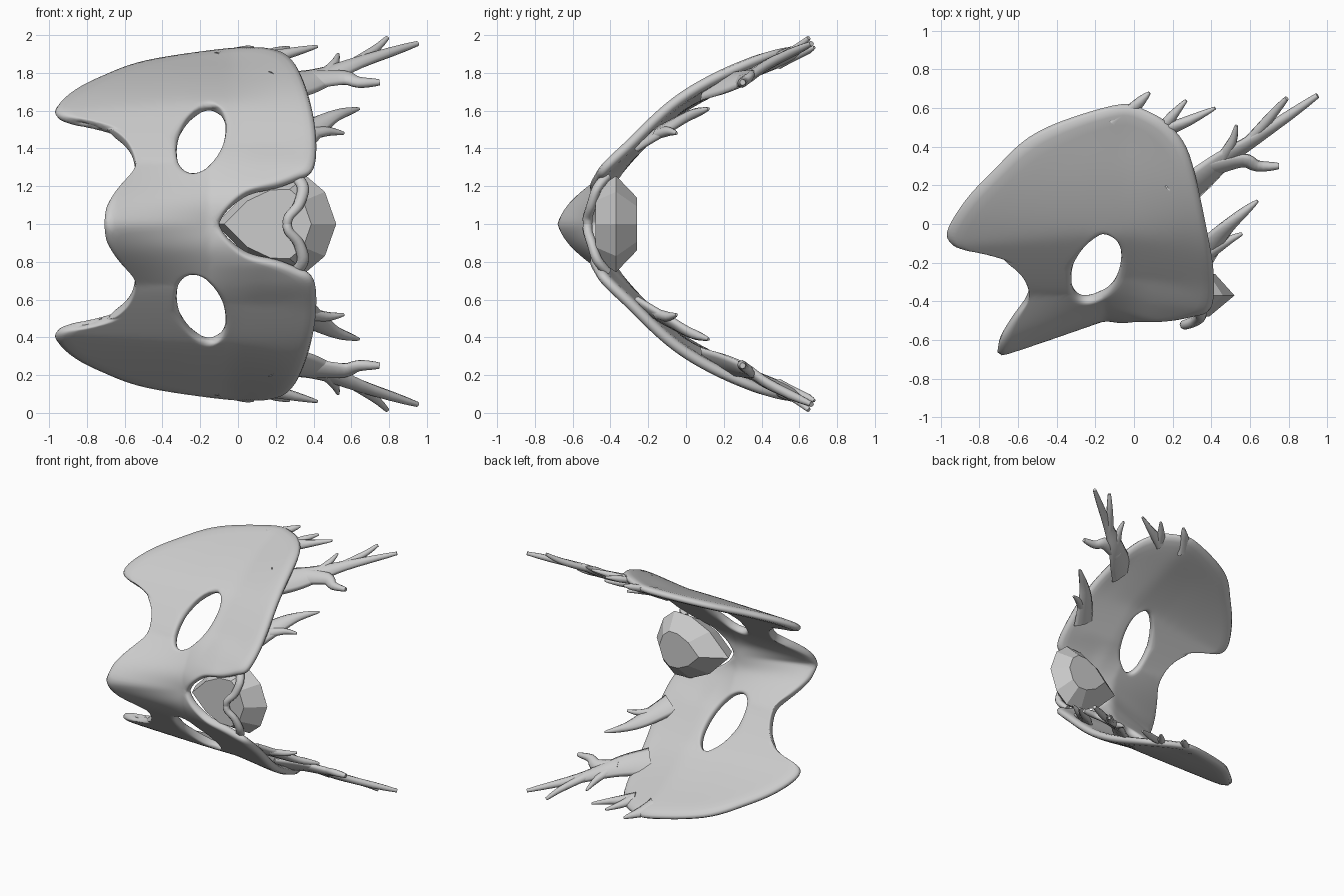
import bpy, bmesh, math
from mathutils import Vector

cube = bpy.data.objects.get("Cube")
if cube:
    bpy.data.objects.remove(cube)

bone = bpy.data.materials.new("plain grey")
bone.use_nodes = True
bone.diffuse_color = (0.6, 0.6, 0.6, 1)
bone.node_tree.nodes["Principled BSDF"].inputs["Base Color"].default_value = (0.6, 0.6, 0.6, 1)


def add_object(name, bm):
    mesh = bpy.data.meshes.new(name)
    bmesh.ops.recalc_face_normals(bm, faces=bm.faces)
    bm.to_mesh(mesh)
    bm.free()
    obj = bpy.data.objects.new(name, mesh)
    bpy.context.collection.objects.link(obj)
    mesh.materials.append(bone)
    return obj


def spline(pts, steps):
    """Smooth path through the points (Catmull-Rom)."""
    n, out = len(pts), []
    for i in range(n - 1):
        a, b, c, d = (Vector(pts[max(0, min(n - 1, i + k))]) for k in (-1, 0, 1, 2))
        for s in range(steps):
            t = s / steps
            out.append(0.5 * (2 * b + (c - a) * t + (2 * a - 5 * b + 4 * c - d) * t * t
                              + (3 * b - a - 3 * c + d) * t ** 3))
    return out + [Vector(pts[-1])]


def clamp(v):
    return max(0, min(1, v))


# Depth of the curved sheet at height h from the mid plane
BEND = spline([(0, -0.47), (0.12, -0.46), (0.27, -0.37), (0.4, -0.26), (0.6, -0.06),
               (0.7, 0.07), (0.8, 0.25), (0.9, 0.48), (1.0, 0.68)], 6)


def depth(x, h):
    y = BEND[-1].y
    for a, b in zip(BEND, BEND[1:]):
        if h <= b.x:
            y = a.y + (b.y - a.y) * (h - a.x) / (b.x - a.x)
            break
    y -= clamp(1 - h / 0.3) * max(0, -x - 0.15) * 0.36   # the nose leans forward
    y -= max(0, x) * 0.14 * clamp(h / 0.3)               # the rear edge curls forward
    y -= 0.05 * clamp((x + 0.15) / 0.25) * clamp((0.4 - h) / 0.2)   # lip of the gem notch
    rim = clamp((h - 0.62 + 0.08 * max(0, -x - 0.3)) / 0.23)
    return y + 0.11 * rim * clamp((0.25 - x) / 0.3)      # the wing edge sweeps back


# Shell: rings lofted between an oval hole and the outline, mirrored and thickened
edge = [(-0.1, 0), (-0.06, 0.07), (0.05, 0.16), (0.2, 0.195), (0.32, 0.24), (0.405, 0.29),
        (0.415, 0.48), (0.37, 0.7), (0.29, 0.87), (0.18, 0.92), (0.06, 0.925), (-0.1, 0.915),
        (-0.5, 0.855), (-0.72, 0.775), (-0.88, 0.695), (-0.975, 0.6), (-0.92, 0.55),
        (-0.75, 0.525), (-0.64, 0.465), (-0.57, 0.39), (-0.545, 0.28), (-0.62, 0.2),
        (-0.695, 0.1), (-0.71, 0)]
outline = spline(edge, 3)
start, end = outline[-1].x, outline[0].x
outline += [Vector((start + (end - start) * i / 12, 0)) for i in range(1, 12)]
centre, tilt, long_r, short_r = Vector((-0.195, 0.44)), math.radians(68), 0.19, 0.115
eye = Vector((-0.2, 0.6))   # every outline point can be seen in order from here


def hole_point(p):
    d = (p - eye).normalized()
    a = math.atan2(d.y, d.x) - tilt
    return centre + d * long_r * short_r / math.hypot(short_r * math.cos(a), long_r * math.sin(a))


RINGS = 10
count = len(outline)
grid = [[hole_point(p).lerp(p, k / RINGS) for p in outline] for k in range(RINGS + 1)]
for _ in range(120):   # relax the inner rings so that none fold over
    for k in range(1, RINGS):
        for i in range(count):
            grid[k][i] = (grid[k - 1][i] + grid[k + 1][i] + grid[k][i - 1]
                          + grid[k][(i + 1) % count]) / 4
bm = bmesh.new()
rows = [[bm.verts.new((q.x, depth(q.x, max(0, q.y)), max(0, q.y))) for q in row] for row in grid]
for a, b in zip(rows, rows[1:]):
    for i in range(count):
        j = (i + 1) % count
        bm.faces.new((a[i], a[j], b[j], b[i]))
shell = add_object("shell", bm)
shell.location.z = 1
mirror = shell.modifiers.new("mirror", 'MIRROR')
mirror.use_axis = (False, False, True)
mirror.merge_threshold = 0.002
thick = shell.modifiers.new("thickness", 'SOLIDIFY')
thick.thickness, thick.offset = 0.06, 0
round_off = shell.modifiers.new("rounding", 'SUBSURF')
round_off.levels = round_off.render_levels = 1
for poly in shell.data.polygons:
    poly.use_smooth = True


# Spikes and strands: tapered flattened tubes, one above and one below the mid plane
def tube(name, pts, r0, r1, flip):
    path = spline([(x, y, 2 - z if flip else z) for x, y, z in pts], 4)
    bm = bmesh.new()
    sides, prev = 8, None
    sheet = Vector((0.1, -0.75, -0.65 if flip else 0.65))
    for i, p in enumerate(path):
        t = i / (len(path) - 1)
        along = (path[min(i + 1, len(path) - 1)] - path[max(i - 1, 0)]).normalized()
        u = along.cross(sheet).normalized()
        v = along.cross(u)
        r = r0 + (r1 - r0) * t
        ring = [bm.verts.new(p + u * r * math.cos(s * math.tau / sides)
                             + v * min(r, 0.026) * math.sin(s * math.tau / sides))
                for s in range(sides)]
        if prev:
            for s in range(sides):
                e = (s + 1) % sides
                bm.faces.new((prev[s], prev[e], ring[e], ring[s]))
        else:
            bm.faces.new(ring)
        prev = ring
    bm.faces.new(prev)
    obj = add_object(name, bm)
    for poly in obj.data.polygons:
        poly.use_smooth = len(poly.vertices) == 4


spikes = {
    "main_spike": ([(0.22, 0.135, 1.73), (0.35, 0.24, 1.75), (0.47, 0.34, 1.785), (0.64, 0.45, 1.855), (0.95, 0.665, 1.955)], 0.115, 0.014),
    "side_branch": ([(0.4, 0.29, 1.765), (0.56, 0.33, 1.775), (0.64, 0.3, 1.75), (0.75, 0.3, 1.75)], 0.065, 0.016),
    "short_branch": ([(0.46, 0.34, 1.79), (0.51, 0.43, 1.85), (0.53, 0.51, 1.9)], 0.04, 0.008),
    "tip_branch": ([(0.6, 0.43, 1.84), (0.72, 0.57, 1.92), (0.79, 0.65, 1.985)], 0.035, 0.012),
    "inner_spike": ([(0.3, -0.24, 1.43), (0.42, -0.08, 1.52), (0.52, 0.02, 1.575), (0.64, 0.12, 1.61)], 0.09, 0.008),
    "inner_branch": ([(0.39, -0.15, 1.48), (0.48, -0.09, 1.49), (0.56, -0.05, 1.48)], 0.04, 0.008),
    "top_spike": ([(0.12, 0.47, 1.875), (0.25, 0.52, 1.9), (0.42, 0.6, 1.94)], 0.055, 0.008),
    "top_branch": ([(0.14, 0.48, 1.88), (0.2, 0.56, 1.91), (0.27, 0.64, 1.935)], 0.045, 0.008),
    "corner_spike": ([(-0.08, 0.51, 1.865), (-0.01, 0.59, 1.9), (0.08, 0.68, 1.935)], 0.075, 0.008),
    "gem_strand": ([(0.31, -0.42, 1.25), (0.345, -0.47, 1.19), (0.32, -0.5, 1.1), (0.27, -0.52, 1.04), (0.26, -0.52, 1.0)], 0.035, 0.024),
}
for name, (pts, r0, r1) in spikes.items():
    tube("upper_" + name, pts, r0, r1, False)
    tube("lower_" + name, pts, r0, r1, True)

# Gem: faceted teardrop pointing into the notch, flat at the back
drop = [(-0.12, 0), (0.05, 0.17), (0.22, 0.25), (0.36, 0.255), (0.46, 0.17), (0.52, 0)]
drop += [(x, -h) for x, h in reversed(drop[1:-1])]
bm = bmesh.new()
rings = []
for y, scale, mid in ((-0.48, 0.72, 0.05), (-0.37, 1, 0.27), (-0.26, 0.55, 0.3)):
    rings.append([bm.verts.new((mid + (x - mid) * scale, y, 1 + h * scale)) for x, h in drop])
for a, b in zip(rings, rings[1:]):
    for i in range(len(drop)):
        j = (i + 1) % len(drop)
        bm.faces.new((a[i], a[j], b[j], b[i]))
bm.faces.new(rings[0])
bm.faces.new(rings[-1])
add_object("gem", bm)
